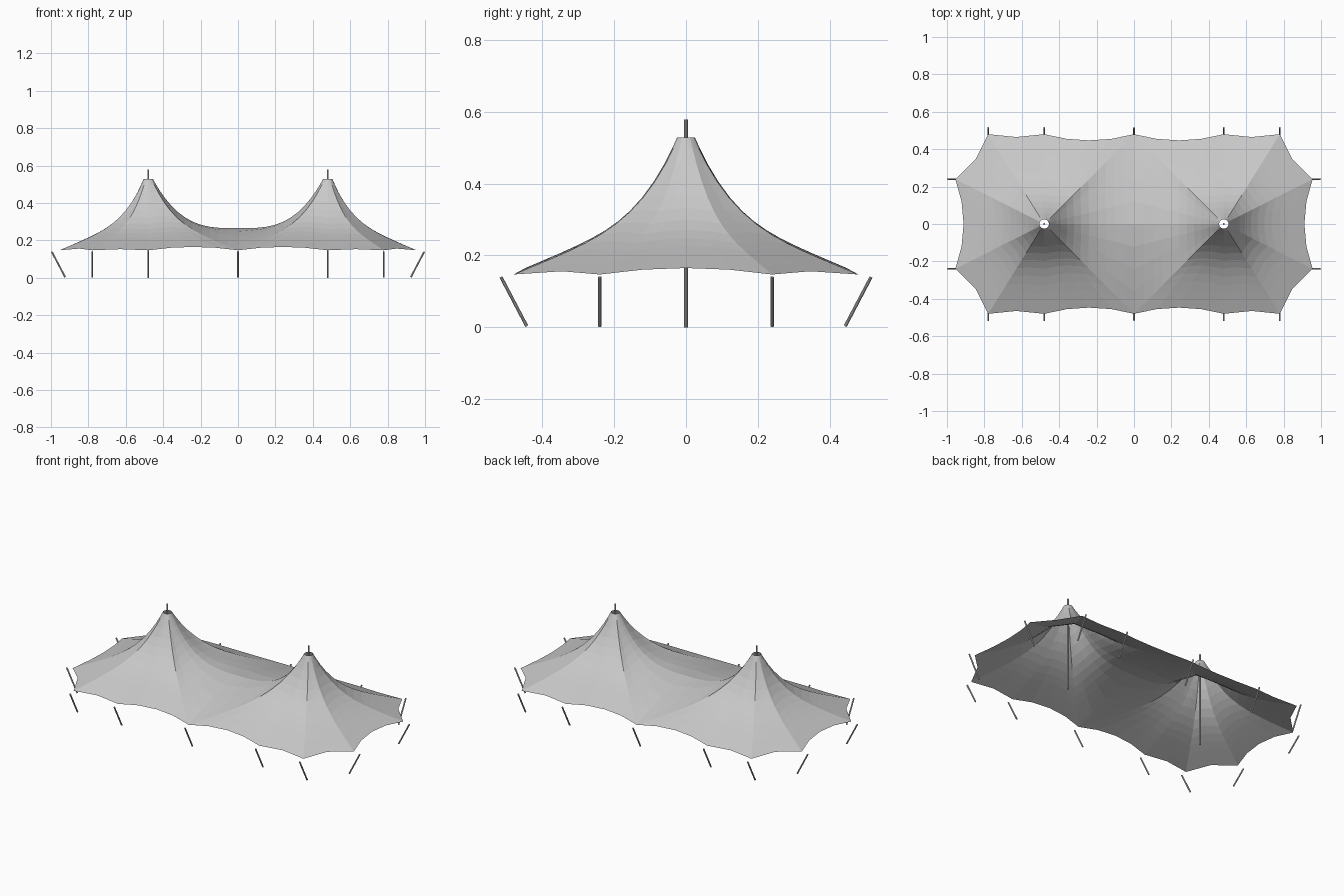
import bpy, bmesh, math
from mathutils import Vector

cube = bpy.data.objects.get("Cube")
if cube:
    bpy.data.objects.remove(cube, do_unlink=True)

grey = bpy.data.materials.new("light_grey")
grey.use_nodes = True
grey.diffuse_color = (0.58, 0.58, 0.58, 1)
grey.node_tree.nodes["Principled BSDF"].inputs["Base Color"].default_value = grey.diffuse_color

PEAK_X, RING_R, RING_Z = 0.48, 0.025, 0.528
EDGE_Z, EDGE_Y, VALLEY_Z = 0.147, 0.48, 0.265
RINGS = 12


def add_object(name, bm):
    mesh = bpy.data.meshes.new(name)
    bm.to_mesh(mesh)
    bm.free()
    mesh.materials.append(grey)
    obj = bpy.data.objects.new(name, mesh)
    bpy.context.collection.objects.link(obj)
    return obj


def scallop(a, b, sag, lift, steps):
    """Hem from tie point a towards b, curved inwards and upwards."""
    a, b = Vector(a), Vector(b)
    along = (b - a).normalized()
    inward = Vector((-along.y, along.x))
    points = []
    for i in range(steps):
        s = i / steps
        bow = 4 * s * (1 - s)
        p = a.lerp(b, s) + inward * sag * bow
        points.append((p.x, p.y, EDGE_Z + lift * bow, 1.0))
    return points


def valley(steps):
    """Saddle line between the peaks, with its tautness (0 in the middle)."""
    points = []
    for i in range(steps):
        u = 1 - 2 * i / steps
        z = EDGE_Z + (VALLEY_Z - EDGE_Z) * (1 - abs(u) ** 1.4)
        points.append((0, u * EDGE_Y, z, abs(u)))
    return points


# Outline around one peak, anticlockwise from the back tie point
back, front = (PEAK_X, EDGE_Y), (PEAK_X, -EDGE_Y)
corner_f, corner_b = (0.78, -EDGE_Y), (0.78, EDGE_Y)
side_f, side_b = (0.955, -0.24), (0.955, 0.24)
outline = scallop(back, (0, EDGE_Y), 0.033, 0.018, 4)
outline += valley(8)
outline += scallop((0, -EDGE_Y), front, 0.033, 0.018, 4)
outline += scallop(front, corner_f, 0.015, 0.006, 2)
outline += scallop(corner_f, side_f, 0.025, 0.009, 2)
outline += scallop(side_f, side_b, 0.044, 0.018, 4)
outline += scallop(side_b, corner_b, 0.025, 0.009, 2)
outline += scallop(corner_b, back, 0.015, 0.006, 2)
outline.append(outline[0])

# Canopy: two sagging cones, the second turned half round, joined at the valley
bm = bmesh.new()
for turn in (1, -1):
    spokes = []
    for x, y, z, taut in outline:
        direction = Vector((x - PEAK_X, y)).normalized()
        start = Vector((PEAK_X, 0)) + direction * RING_R
        linear, power = 0.5 * taut, 3.2 + 1.3 * taut
        spoke = []
        for i in range(RINGS + 1):
            t = (i / RINGS) ** 1.4
            p = start.lerp(Vector((x, y)), t)
            height = linear * (1 - t) + (1 - linear) * (1 - t) ** power
            spoke.append(bm.verts.new((turn * p.x, turn * p.y, z + (RING_Z - z) * height)))
        spokes.append(spoke)
    for a, b in zip(spokes, spokes[1:]):
        for i in range(RINGS):
            bm.faces.new((a[i], a[i + 1], b[i + 1], b[i]))
bmesh.ops.remove_doubles(bm, verts=[v for v in bm.verts if abs(v.co.x) < 1e-4], dist=1e-4)
add_object("canopy", bm)


def rod(name, bottom, top, radius):
    bottom, top = Vector(bottom), Vector(top)
    axis = top - bottom
    bm = bmesh.new()
    bmesh.ops.create_cone(bm, cap_ends=True, segments=10, radius1=radius,
                          radius2=radius, depth=axis.length)
    obj = add_object(name, bm)
    obj.location = (bottom + top) / 2
    obj.rotation_euler = axis.to_track_quat('Z', 'Y').to_euler()


# Main poles
for name, x in (("left_main_pole", PEAK_X), ("right_main_pole", -PEAK_X)):
    rod(name, (x, 0, 0), (x, 0, 0.578), 0.005)

# Stakes leaning outwards around the hem
for side, s in (("front", -1), ("back", 1)):
    for n, x in enumerate((-0.78, -PEAK_X, 0, PEAK_X, 0.78)):
        rod(f"{side}_stake_{n + 1}", (x, s * 0.443, 0.003), (x, s * 0.515, 0.14), 0.0045)
for side, s in (("right", -1), ("left", 1)):
    for n, y in enumerate((-0.24, 0.24)):
        rod(f"{side}_stake_{n + 1}", (s * 0.924, y, 0.003), (s * 0.996, y, 0.14), 0.0045)
